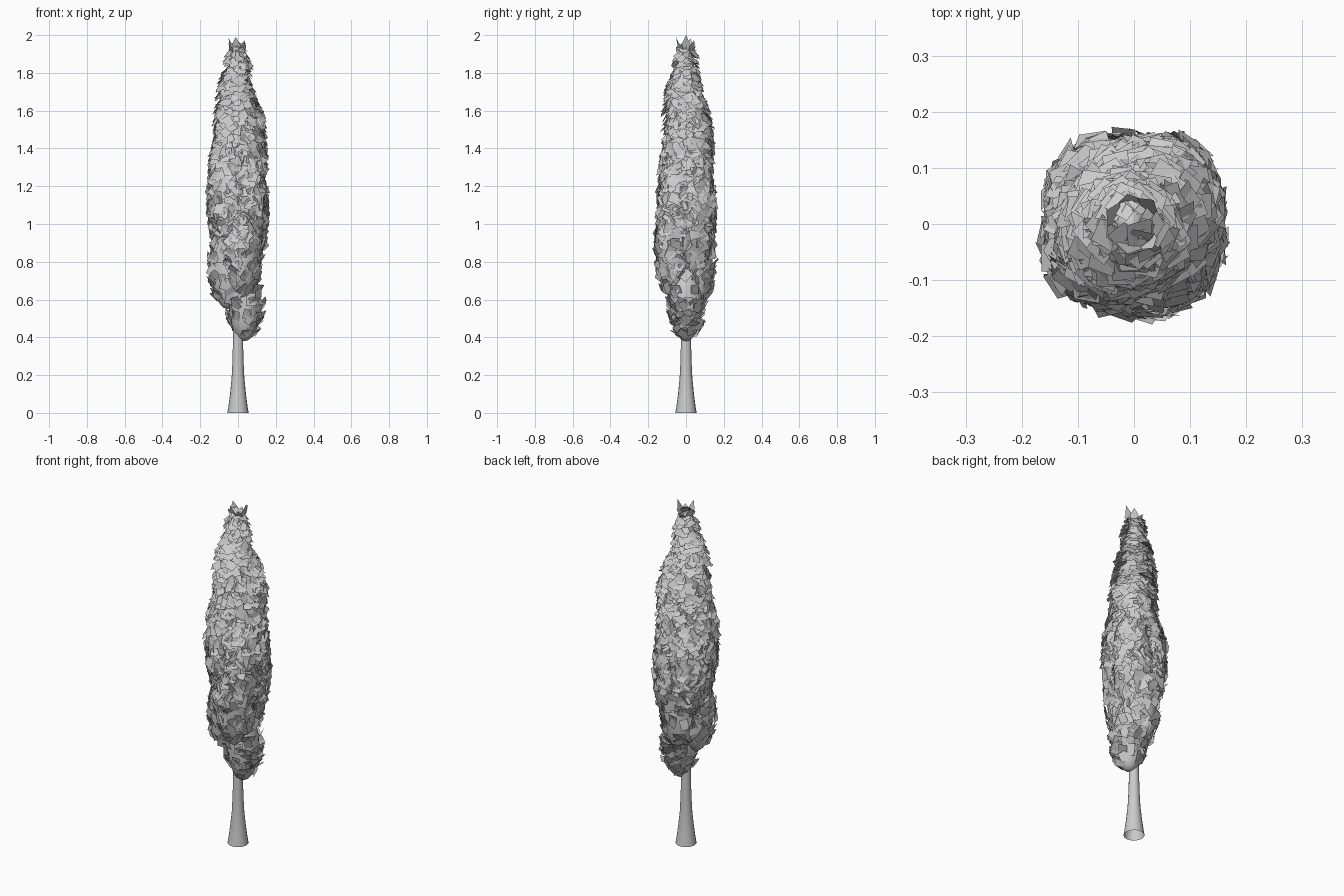
import bpy
import bmesh
import math
import random
from mathutils import Vector

random.seed(7)
if "Cube" in bpy.data.objects:
    bpy.data.objects.remove(bpy.data.objects["Cube"], do_unlink=True)

# One plain grey for the whole tree
grey = bpy.data.materials.new("pale_grey")
grey.use_nodes = True
colour = (0.6, 0.6, 0.6, 1)
grey.diffuse_color = colour
grey.node_tree.nodes["Principled BSDF"].inputs["Base Color"].default_value = colour


def make_object(name, bm, smooth):
    mesh = bpy.data.meshes.new(name)
    bm.to_mesh(mesh)
    bm.free()
    mesh.materials.append(grey)
    for face in mesh.polygons:
        face.use_smooth = smooth
    obj = bpy.data.objects.new(name, mesh)
    bpy.context.collection.objects.link(obj)
    return obj


# Trunk: open flared tube
profile = [(0, .056), (.04, .05), (.1, .042), (.18, .034), (.28, .029), (.42, .026), (.6, .02)]
bm = bmesh.new()
sides = 16
rings = []
for z, r in profile:
    rings.append([bm.verts.new((r * math.cos(math.tau * i / sides),
                                r * math.sin(math.tau * i / sides), z)) for i in range(sides)])
for low, high in zip(rings, rings[1:]):
    for i in range(sides):
        j = (i + 1) % sides
        bm.faces.new((low[i], low[j], high[j], high[i]))
make_object("trunk", bm, True)

# Foliage masses: centre, radius, half height
lumps = [
    (Vector((.035, 0, .58)), .085, .2),
    (Vector((-.055, -.02, .76)), .085, .21),
    (Vector((.0, .055, .79)), .085, .23),
    (Vector((.02, -.055, .87)), .095, .27),
    (Vector((.045, .045, 1.03)), .095, .32),
    (Vector((-.04, .04, 1.05)), .1, .3),
    (Vector((.045, -.035, 1.08)), .095, .3),
    (Vector((-.045, -.03, 1.17)), .1, .33),
    (Vector((.025, .02, 1.36)), .105, .34),
    (Vector((-.015, -.01, 1.52)), .09, .3),
    (Vector((-.005, 0, 1.74)), .05, .2),
]
bm = bmesh.new()
for centre, r, h in lumps:
    ball = bmesh.ops.create_uvsphere(bm, u_segments=20, v_segments=14, radius=1)
    for v in ball["verts"]:
        v.co = centre + Vector((v.co.x * r, v.co.y * r, v.co.z * h))
make_object("foliage_core", bm, True)


def buried(p, own):
    for k, (centre, r, h) in enumerate(lumps):
        d = p - centre
        if k != own and (d.x / r) ** 2 + (d.y / r) ** 2 + (d.z / h) ** 2 < 0.85:
            return True
    return False


# Leaves: square cards facing down on the low masses and up on the high ones
bm = bmesh.new()
up = Vector((0, 0, 1))
for k, (centre, r, h) in enumerate(lumps):
    for n in range(int(14000 * r * h)):
        u = random.uniform(-.85, .97)
        a = random.uniform(0, math.tau)
        s = math.sqrt(1 - u * u)
        out = Vector((math.cos(a), math.sin(a), 0))
        p = centre + out * s * r + up * u * h
        sparse = p.z < .95 and random.random() < .45
        if sparse or buried(p, k):
            continue
        jitter = Vector([random.uniform(-.42, .42) for i in range(3)])
        tilt = max(-.55, min(.85, 1.1 * (p.z - .98)))
        facing = (out + up * (tilt + .25 * u) + jitter).normalized()
        side = up.cross(facing).normalized()
        rise = facing.cross(side)
        size = random.uniform(.042, .06)
        # Turn the card so that a corner often leads
        t = random.uniform(-.8, .8)
        e1 = (rise * math.cos(t) + side * math.sin(t)) * size * 1.1
        e2 = (side * math.cos(t) - rise * math.sin(t)) * size * .85
        mid = p + out * .013 + up * .012
        corners = [mid + e1 * i + e2 * j for i, j in ((-.5, -.5), (-.5, .5), (.5, .5), (.5, -.5))]
        bm.faces.new([bm.verts.new(c) for c in corners])

# Tuft of leaves at the tip
for i in range(7):
    a = math.tau * i / 7
    out = Vector((math.cos(a), math.sin(a), 0))
    side = Vector((-out.y, out.x, 0)) * .024
    base = Vector((0, 0, 1.9)) + out * .025
    tip = Vector((0, 0, 2 - .009 * (i * 3 % 7))) + out * .055
    mid = (base + tip) / 2
    bm.faces.new([bm.verts.new(c) for c in (base, mid + side, tip, mid - side)])
make_object("leaves", bm, False)
